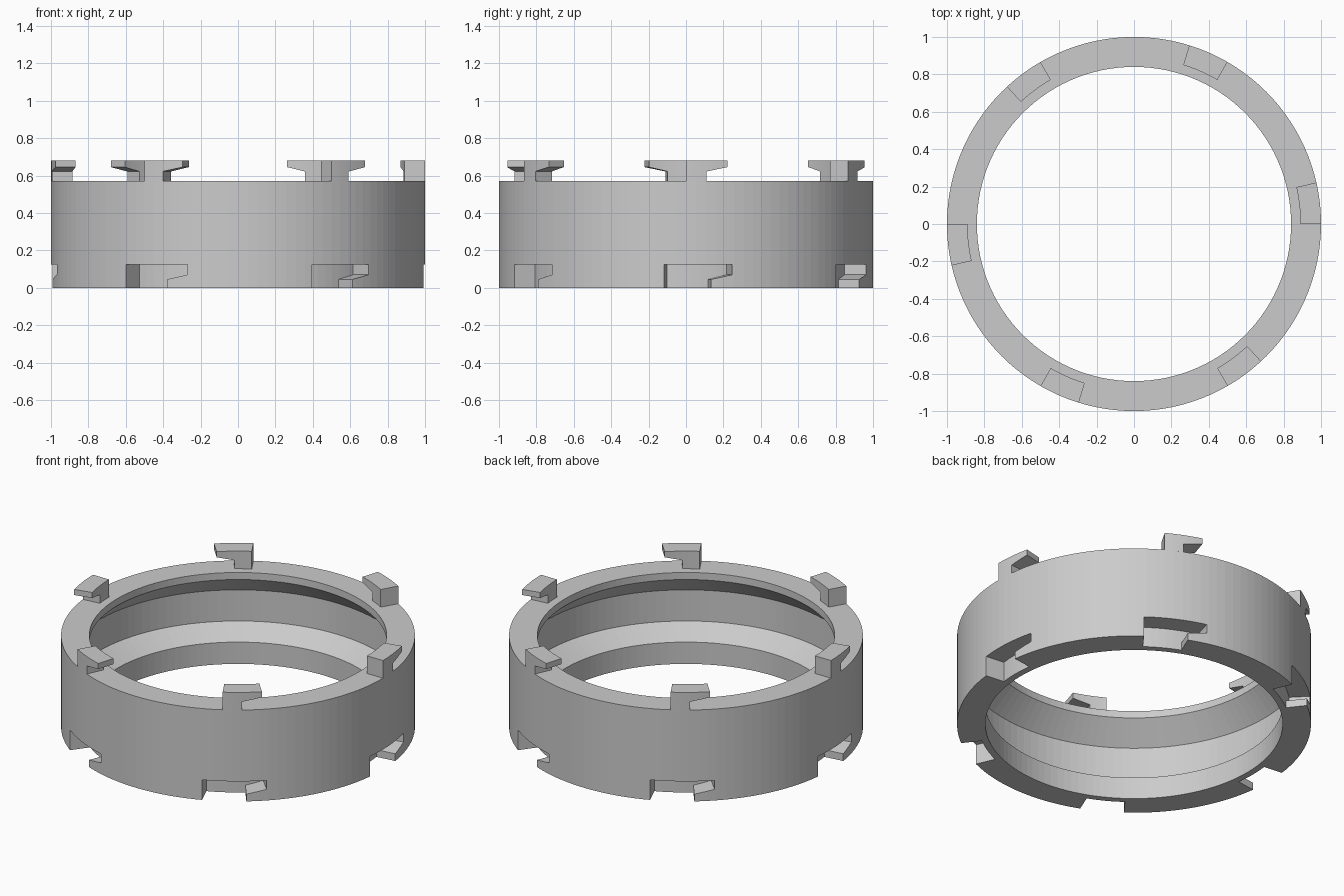
import bpy, bmesh, math

cube = bpy.data.objects.get("Cube")
if cube:
    bpy.data.objects.remove(cube, do_unlink=True)

grey = bpy.data.materials.new("plain grey")
grey.use_nodes = True
GREY = (0.6, 0.6, 0.6, 1)
grey.diffuse_color = GREY
grey.node_tree.nodes["Principled BSDF"].inputs["Base Color"].default_value = GREY


def finish(bm, name):
    bmesh.ops.recalc_face_normals(bm, faces=bm.faces)
    mesh = bpy.data.meshes.new(name)
    bm.to_mesh(mesh)
    bm.free()
    mesh.materials.append(grey)
    obj = bpy.data.objects.new(name, mesh)
    bpy.context.collection.objects.link(obj)
    return obj


def polar(r, deg, z):
    a = math.radians(deg)
    return (r * math.cos(a), r * math.sin(a), z)


def arc_block(bm, start, end, low, high, r_in, r_out, turn):
    """Curved block; its underside ramps from low[0] to low[1]."""
    steps = 5
    rings = []
    for i in range(steps + 1):
        t = i / steps
        deg = turn + start + (end - start) * t
        z = low[0] + (low[1] - low[0]) * t
        rings.append([bm.verts.new(polar(r, deg, h)) for r, h in
                      ((r_in, z), (r_out, z), (r_out, high), (r_in, high))])
    for a, b in zip(rings, rings[1:]):
        for k in range(4):
            n = (k + 1) % 4
            bm.faces.new((a[k], a[n], b[n], b[k]))
    bm.faces.new(rings[0])
    bm.faces.new(rings[-1])


TURNS = range(0, 360, 60)
HEIGHT = 0.57
SEGMENTS = 120

# Ring body: turned profile with a chamfered groove inside
profile = [(1, 0), (1, HEIGHT), (0.84, HEIGHT), (0.84, 0.526),
           (0.968, 0.402), (0.968, 0.208), (0.84, 0.136), (0.84, 0)]
bm = bmesh.new()
loops = [[bm.verts.new(polar(r, 360 * s / SEGMENTS, z)) for r, z in profile]
         for s in range(SEGMENTS)]
for s, a in enumerate(loops):
    b = loops[(s + 1) % SEGMENTS]
    for k in range(len(profile)):
        n = (k + 1) % len(profile)
        bm.faces.new((a[k], a[n], b[n], b[k]))
ring = finish(bm, "ring_body")

# Hooked slots around the lower edge: open mouth, then side pocket
slots = {"slot_mouth": (-6.7, 7.7, (-0.1, -0.1)),
         "slot_pocket": (5, 14.3, (0.035, 0.07))}
for name, (start, end, low) in slots.items():
    bm = bmesh.new()
    for turn in TURNS:
        arc_block(bm, start, end, low, 0.125, 0.88, 1.1, turn)
    cutter = finish(bm, name)
    cutter.hide_render = True
    mod = ring.modifiers.new(name, "BOOLEAN")
    mod.operation = "DIFFERENCE"
    mod.solver = "EXACT"
    mod.object = cutter
    bpy.context.view_layer.objects.active = ring
    bpy.ops.object.modifier_apply(modifier=name)
    bpy.data.objects.remove(cutter, do_unlink=True)

# Hooked tabs on the upper edge: foot, head and tapering arm
for i, turn in enumerate(TURNS):
    bm = bmesh.new()
    arc_block(bm, 0, 6.3, (HEIGHT, HEIGHT), 0.68, 0.89, 1, turn)
    arc_block(bm, 6.3, 12.8, (0.622, 0.645), 0.68, 0.89, 1, turn)
    finish(bm, f"hook_tab_{i + 1}")
